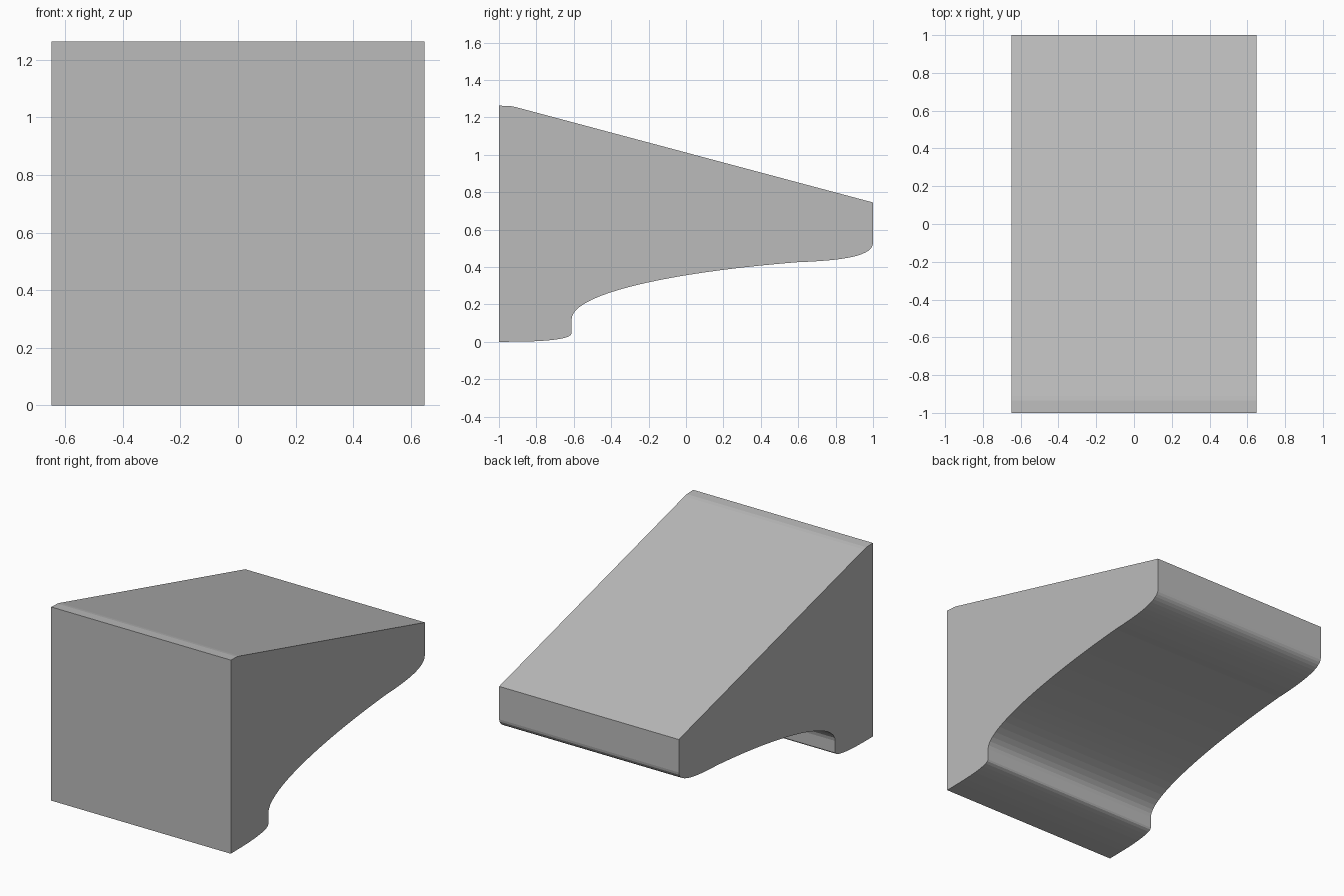
import bpy, bmesh
from mathutils import Vector
from mathutils.geometry import interpolate_bezier

if "Cube" in bpy.data.objects:
    bpy.data.objects.remove(bpy.data.objects["Cube"])

HALF_WIDTH = 0.648


def bezier(a, b, c, d, n):
    """Points (y, z) along a cubic curve."""
    pts = [Vector((p[0], p[1], 0)) for p in (a, b, c, d)]
    return [(p.x, p.y) for p in interpolate_bezier(*pts, n)]


# Side profile (y, z): foot, concave underside, rounded nose, sloped top
profile = [(-1.0, 0.0)]
profile += bezier((-0.88, 0.001), (-0.74, 0.003), (-0.612, 0.015), (-0.612, 0.045), 9)
profile += bezier((-0.612, 0.12), (-0.61, 0.262), (-0.05, 0.375), (0.6, 0.426), 20)
profile += bezier((0.6, 0.426), (0.85, 0.435), (1.0, 0.46), (1.0, 0.53), 14)[1:]
profile += [(1.0, 0.745), (-0.91, 1.255), (-0.935, 1.26), (-1.0, 1.263)]

# Wedge block: extrude the profile across the width
bm = bmesh.new()
side = bm.faces.new([bm.verts.new((-HALF_WIDTH, y, z)) for y, z in profile])
ext = bmesh.ops.extrude_face_region(bm, geom=[side], use_keep_orig=True)
moved = [v for v in ext["geom"] if isinstance(v, bmesh.types.BMVert)]
bmesh.ops.translate(bm, verts=moved, vec=(2 * HALF_WIDTH, 0, 0))
bmesh.ops.recalc_face_normals(bm, faces=bm.faces[:])
mesh = bpy.data.meshes.new("wedge_block")
bm.to_mesh(mesh)
bm.free()

block = bpy.data.objects.new("wedge_block", mesh)
bpy.context.collection.objects.link(block)

# Plain grey
grey = bpy.data.materials.new("plain_grey")
grey.diffuse_color = (0.5, 0.5, 0.5, 1)
grey.use_nodes = True
grey.node_tree.nodes["Principled BSDF"].inputs["Base Color"].default_value = grey.diffuse_color
mesh.materials.append(grey)
